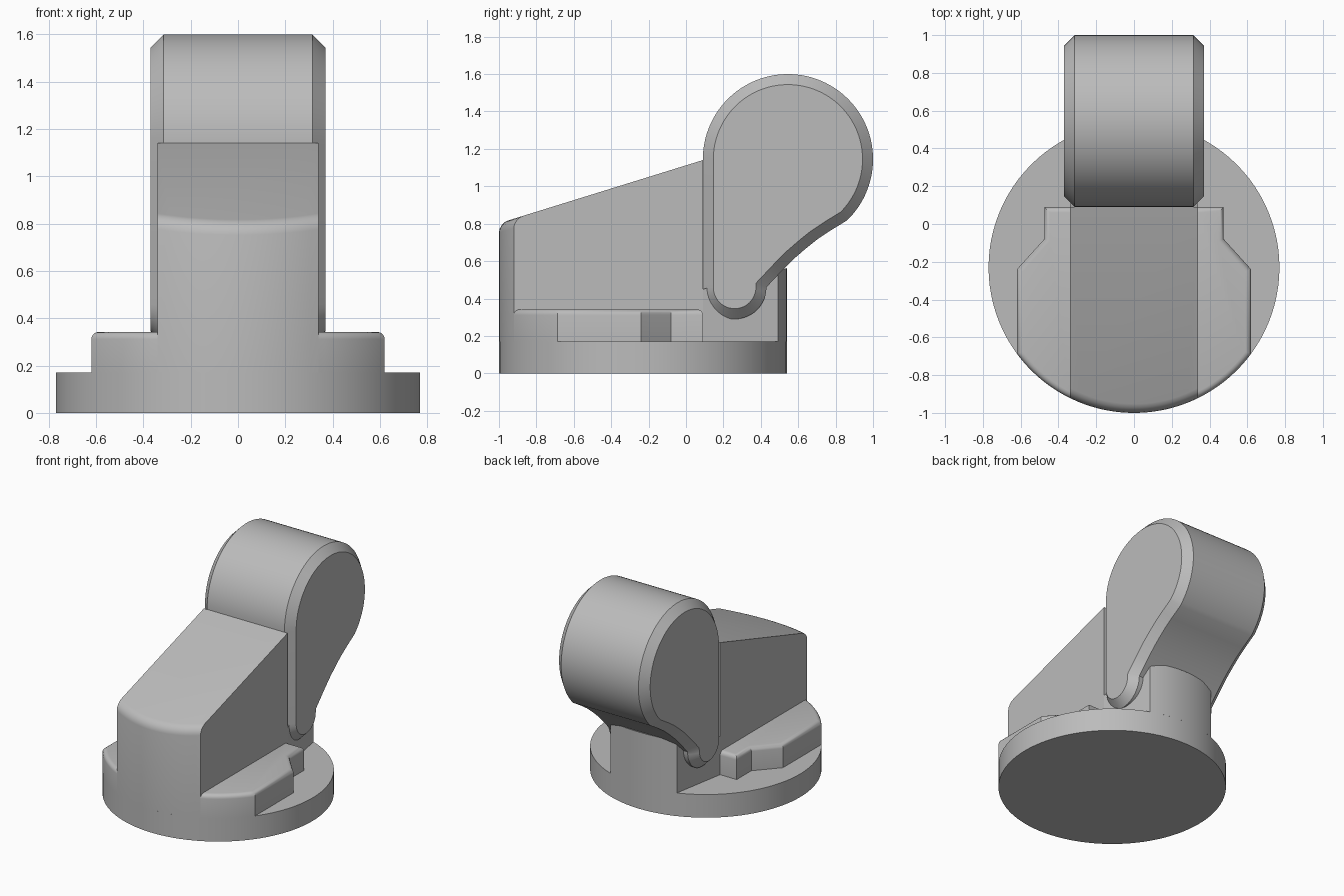
import bpy, bmesh, math
from mathutils import Vector

cube = bpy.data.objects.get("Cube")
if cube:
    bpy.data.objects.remove(cube, do_unlink=True)

GREY = bpy.data.materials.new("mid grey")
GREY.use_nodes = True
GREY.diffuse_color = (0.5, 0.5, 0.5, 1)
GREY.node_tree.nodes["Principled BSDF"].inputs["Base Color"].default_value = (0.5, 0.5, 0.5, 1)

CY, R = -0.23, 0.77      # base disc centre and radius
BASE = 0.17              # base thickness
HALF = 0.34              # half width of the wedge


def arc(cx, cy, r, a0, a1, n):
    """Points on an arc, angles in degrees."""
    angles = [math.radians(a0 + (a1 - a0) * i / n) for i in range(n + 1)]
    return [(cx + r * math.cos(a), cy + r * math.sin(a)) for a in angles]


def rim_angle(x):
    """Angle in degrees of the front rim point at the given x."""
    return -math.degrees(math.acos(x / R))


def prism(name, low, high, pick=None, width=0.0, segments=1):
    """Solid between two matching outlines; edges chosen by pick are bevelled."""
    bm = bmesh.new()
    a = [bm.verts.new(p) for p in low]
    b = [bm.verts.new(p) for p in high]
    n = len(a)
    bm.faces.new(a[::-1])
    bm.faces.new(b)
    for i in range(n):
        j = (i + 1) % n
        bm.faces.new((a[i], a[j], b[j], b[i]))
    bmesh.ops.recalc_face_normals(bm, faces=bm.faces)
    if pick:
        caps = [(v, i) for i, v in enumerate(a)] + [(v, i + n) for i, v in enumerate(b)]
        index = dict(caps)
        chosen = [e for e in bm.edges
                  if (index[e.verts[0]] < n) == (index[e.verts[1]] < n)
                  and pick(e.verts[0].co, e.verts[1].co)]
        bmesh.ops.bevel(bm, geom=chosen, offset=width, offset_type='OFFSET',
                        segments=segments, profile=0.5, affect='EDGES', clamp_overlap=False)
        bmesh.ops.recalc_face_normals(bm, faces=bm.faces)
    mesh = bpy.data.meshes.new(name)
    bm.to_mesh(mesh)
    bm.free()
    mesh.materials.append(GREY)
    obj = bpy.data.objects.new(name, mesh)
    bpy.context.collection.objects.link(obj)
    bpy.ops.object.select_all(action='DESELECT')
    obj.select_set(True)
    bpy.context.view_layer.objects.active = obj
    bpy.ops.object.shade_smooth_by_angle(angle=math.radians(28))
    return obj


def upright(name, outline, z0, top, **bevel):
    """Vertical prism whose top height is a function of y."""
    return prism(name, [(x, y, z0) for x, y in outline],
                 [(x, y, top(y)) for x, y in outline], **bevel)


# Round base
upright("base_disc", arc(0, CY, R, 0, 360, 96)[:-1], 0, lambda y: BASE)

# Sloped wedge with a rounded front edge
def slope(y):
    return 1.14 + 0.31 * (y - 0.09)

front = arc(0, CY, R, -180 - rim_angle(HALF), rim_angle(HALF), 20)
upright("sloped_wedge", front + [(HALF, 0.09), (-HALF, 0.09)], BASE, slope,
        pick=lambda p, q: min(p.z, q.z) > 0.5 and max(p.y, q.y) < -0.9,
        width=0.05, segments=4)

# Stepped shoulders on both sides, rounded along the outer top edge
outline = arc(0, CY, R, rim_angle(HALF), rim_angle(0.62), 12)
outline += [(0.62, -0.24), (0.475, -0.08), (0.475, 0.09), (HALF, 0.09)]
for side, sign in (("left", 1), ("right", -1)):
    pts = [(sign * x, y) for x, y in outline][::sign]
    upright(side + "_shoulder", pts, BASE, lambda y: 0.342,
            pick=lambda p, q: min(p.z, q.z) > 0.3
            and max(abs(p.x), abs(q.x)) > HALF + 0.001,
            width=0.03, segments=4)

# Rear support under the head, following the base rim
back = arc(0, CY, R, -rim_angle(0.27), 180 + rim_angle(0.27), 16)
upright("rear_support", [(HALF, 0.09)] + back + [(-HALF, 0.09)], BASE,
        lambda y: 0.45 + 0.25 * (y - 0.09))

# Teardrop head, chamfered round both ends
drop = arc(0.545, 1.145, 0.455, 180, -46, 64)
drop += [(0.77, 0.762), (0.70, 0.715), (0.64, 0.667), (0.58, 0.615), (0.51, 0.545)]
drop += arc(0.26, 0.46, 0.17, 0, -180, 24)
prism("teardrop_head", [(-0.37, y, z) for y, z in drop],
      [(0.37, y, z) for y, z in drop], pick=lambda p, q: True, width=0.056)
